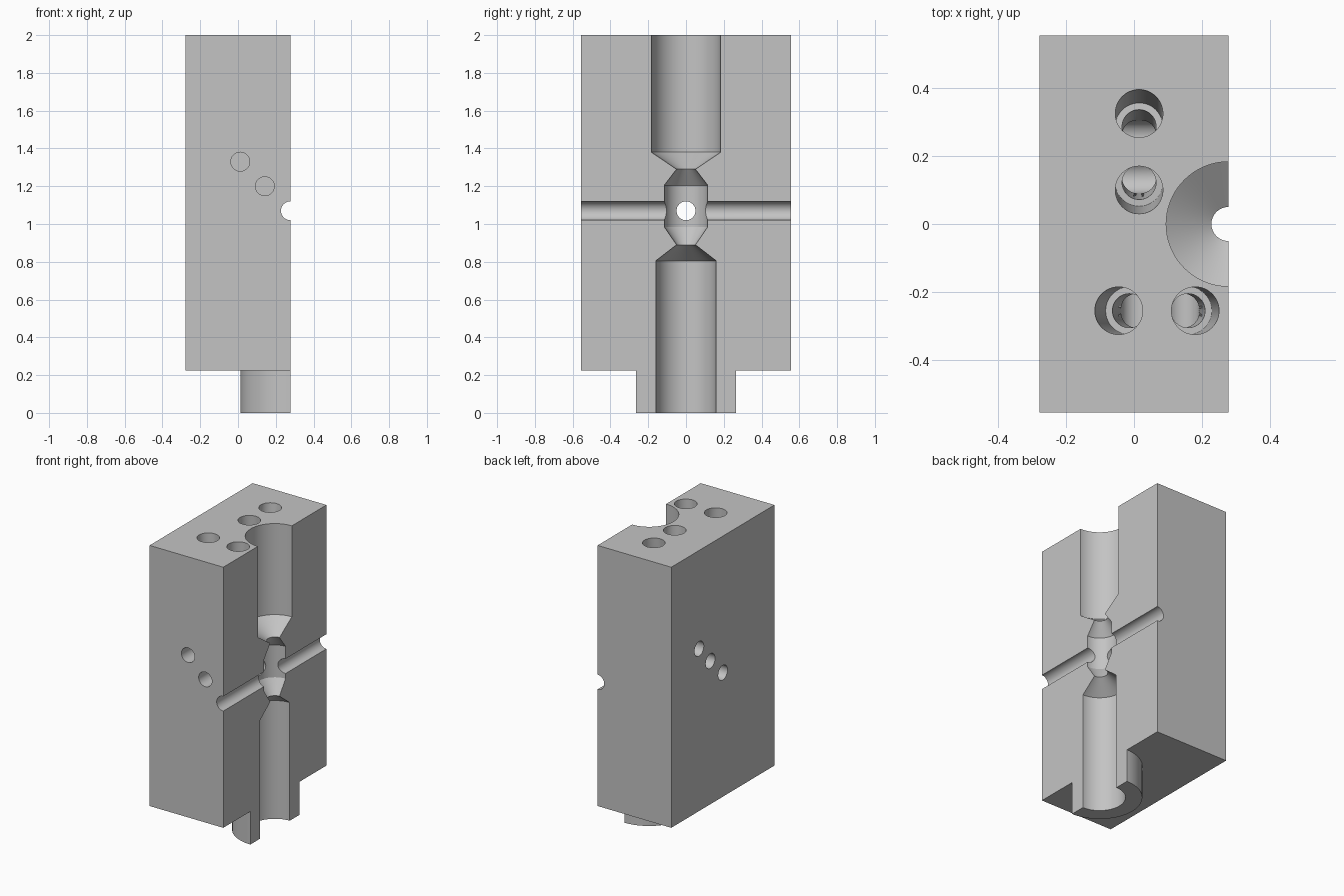
import bpy, bmesh, math
from mathutils import Vector

if "Cube" in bpy.data.objects:
    bpy.data.objects.remove(bpy.data.objects["Cube"], do_unlink=True)

HALF_X, HALF_Y = 0.2777, 0.555   # the bore axis lies in the +x section plane
BASE, TOP = 0.225, 2.0
CROSS_Z = 1.07
PORT_R = 0.05

steel = bpy.data.materials.new("steel grey")
steel.use_nodes = True
GREY = (0.55, 0.55, 0.55, 1)
steel.diffuse_color = GREY
steel.node_tree.nodes["Principled BSDF"].inputs["Base Color"].default_value = GREY


def make_object(name, bm):
    bmesh.ops.recalc_face_normals(bm, faces=bm.faces)
    mesh = bpy.data.meshes.new(name)
    bm.to_mesh(mesh)
    bm.free()
    mesh.materials.append(steel)
    obj = bpy.data.objects.new(name, mesh)
    bpy.context.collection.objects.link(obj)
    return obj


def box(name, low, high):
    bm = bmesh.new()
    bmesh.ops.create_cube(bm, size=1)
    for v in bm.verts:
        v.co = [high[i] if v.co[i] > 0 else low[i] for i in range(3)]
    return make_object(name, bm)


def rod(name, start, end, radius, sides=48):
    start, end = Vector(start), Vector(end)
    axis = end - start
    bm = bmesh.new()
    bmesh.ops.create_cone(bm, cap_ends=True, segments=sides, radius1=radius,
                          radius2=radius, depth=axis.length)
    bm.transform(axis.to_track_quat('Z', 'Y').to_matrix().to_4x4())
    bmesh.ops.translate(bm, verts=bm.verts, vec=(start + end) / 2)
    return make_object(name, bm)


def turned(name, profile, x, sides=96):
    bm = bmesh.new()
    rings = []
    for r, z in profile:
        rings.append([bm.verts.new((x + r * math.cos(2 * math.pi * i / sides),
                                    r * math.sin(2 * math.pi * i / sides), z))
                      for i in range(sides)])
    for a, b in zip(rings, rings[1:]):
        for i in range(sides):
            j = (i + 1) % sides
            bm.faces.new((a[i], a[j], b[j], b[i]))
    bm.faces.new(rings[0])
    bm.faces.new(rings[-1])
    return make_object(name, bm)


def combine(target, tool, operation='DIFFERENCE'):
    mod = target.modifiers.new(tool.name, 'BOOLEAN')
    mod.object, mod.operation, mod.solver = tool, operation, 'EXACT'
    bpy.context.view_layer.objects.active = target
    bpy.ops.object.modifier_apply(modifier=mod.name)
    bpy.data.objects.remove(tool, do_unlink=True)


# Body with round spigot underneath, oversized in +x until the section cut
body = box("valve_block", (-HALF_X, -HALF_Y, BASE), (0.7, HALF_Y, TOP))
spigot = turned("spigot", [(0.264, 0), (0.264, 0.5)], HALF_X)
combine(body, spigot, 'UNION')

# Stepped main bore with waisted central chamber
bore = [(0.16, -0.1), (0.16, 0.805), (0.05, 0.89), (0.115, 0.985),
        (0.115, 1.205), (0.05, 1.29), (0.183, 1.38), (0.183, 2.1)]
combine(body, turned("main_bore", bore, HALF_X))

# Straight cross ports through the chamber
combine(body, rod("long_port", (HALF_X, -0.7, CROSS_Z), (HALF_X, 0.7, CROSS_Z), PORT_R))
combine(body, rod("back_port", (-0.5, 0, CROSS_Z), (HALF_X, 0, CROSS_Z), PORT_R))

# Slanted counterbored top holes, each meeting a blind side port:
# (mouth x, y), (meeting point), (side port start)
holes = [
    ((0.015, 0.325), (0.015, 0.255, 1.33), (-0.5, 0.255, 1.33)),
    ((0.015, 0.100), (0.015, 0.140, 1.20), (-0.5, 0.130, 1.20)),
    ((-0.045, -0.255), (0.012, -0.255, 1.33), (0.012, -0.8, 1.33)),
    ((0.180, -0.255), (0.142, -0.255, 1.20), (0.142, -0.8, 1.20)),
]
for (x, y), meet, start in holes:
    mouth, meet, start = Vector((x, y, TOP)), Vector(meet), Vector(start)
    run = meet - mouth
    outside = mouth - run * 0.1
    combine(body, rod("side_port", start, meet + (meet - start).normalized() * 0.05, PORT_R))
    combine(body, rod("top_hole", outside, meet, PORT_R))
    combine(body, rod("counterbore", outside, mouth + run * 0.55, 0.07))

# Section cut through the bore axis
combine(body, box("section_cut", (HALF_X, -1, -1), (1.5, 1, 3)))

# Smooth bores, sharp edges
bpy.ops.object.select_all(action='DESELECT')
body.select_set(True)
bpy.context.view_layer.objects.active = body
bpy.ops.object.shade_smooth_by_angle(angle=math.radians(20))
